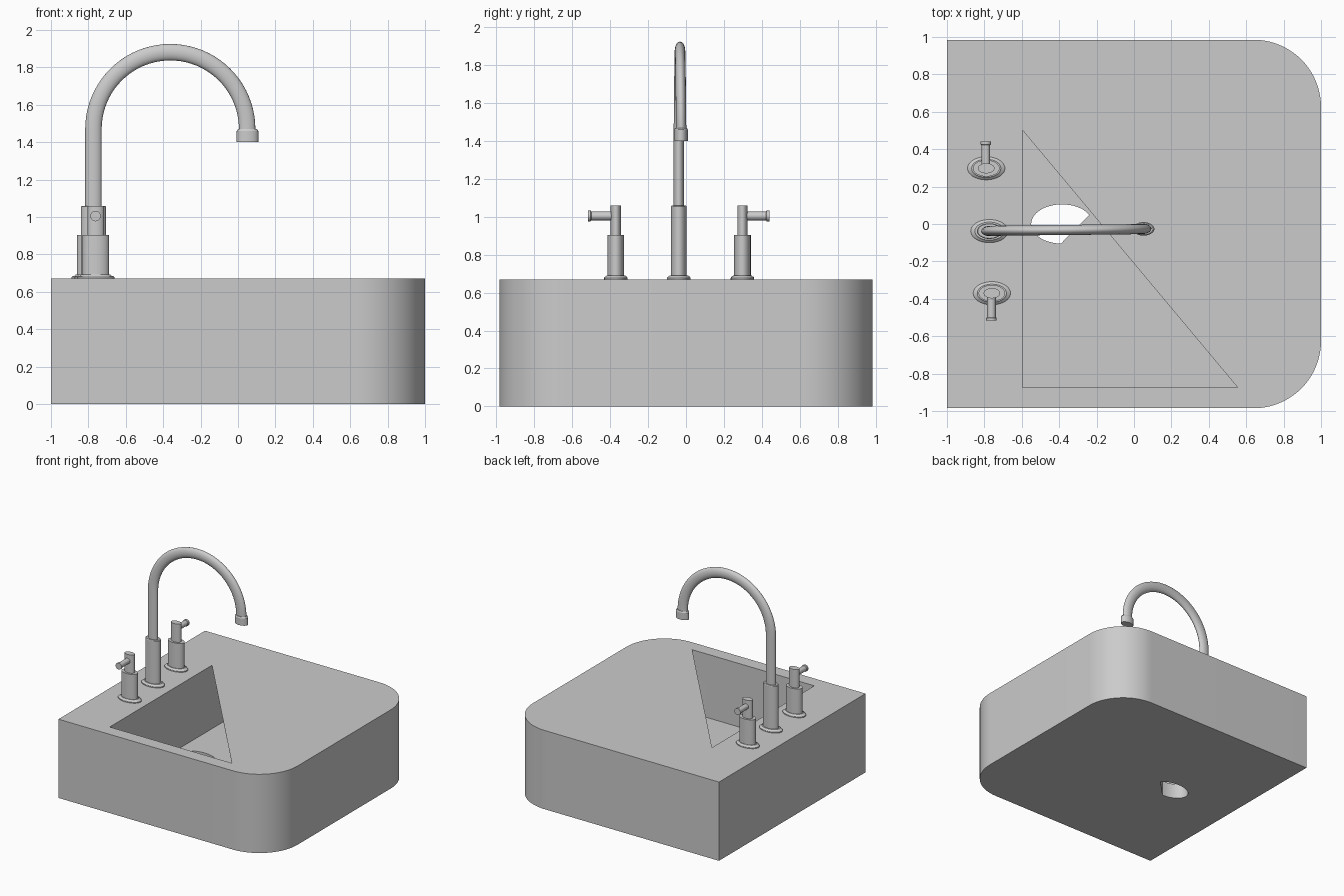
import bpy, bmesh
from math import sin, cos, pi, radians

if "Cube" in bpy.data.objects:
    bpy.data.objects.remove(bpy.data.objects["Cube"])

TOP = 0.67      # deck height
SQ = 0.62       # the fittings are squashed in y


def mesh_object(name, bm):
    bmesh.ops.recalc_face_normals(bm, faces=bm.faces[:])
    me = bpy.data.meshes.new(name)
    bm.to_mesh(me)
    bm.free()
    ob = bpy.data.objects.new(name, me)
    bpy.context.collection.objects.link(ob)
    return ob


def smooth(ob, angle=35):
    bpy.ops.object.select_all(action='DESELECT')
    ob.select_set(True)
    bpy.context.view_layer.objects.active = ob
    bpy.ops.object.shade_smooth_by_angle(angle=radians(angle))


def prism(name, pts, z0, z1):
    """Extrude a flat outline between two heights."""
    bm = bmesh.new()
    lo = [bm.verts.new((x, y, z0)) for x, y in pts]
    hi = [bm.verts.new((x, y, z1)) for x, y in pts]
    bm.faces.new(lo)
    bm.faces.new(hi)
    n = len(pts)
    for i in range(n):
        j = (i + 1) % n
        bm.faces.new((lo[i], lo[j], hi[j], hi[i]))
    return mesh_object(name, bm)


def d_outline(x0, x1, y, r, seg=20):
    """Rectangle with both corners on the +x side rounded."""
    arc = [(x1 - r + r * cos(a), -y + r + r * sin(a))
           for a in (-pi / 2 + pi / 2 * i / seg for i in range(seg + 1))]
    return [(x0, -y)] + arc + [(px, -py) for px, py in reversed(arc)] + [(x0, y)]


def lathe(name, profile, loc, scale=(1, SQ, 1), rot=(0, 0, 0), seg=40):
    """Closed turned part from (radius, height) pairs."""
    bm = bmesh.new()
    rings = [[bm.verts.new((r * cos(2 * pi * i / seg), r * sin(2 * pi * i / seg), z))
              for i in range(seg)] for r, z in profile]
    for a, b in zip(rings, rings[1:]):
        for i in range(seg):
            j = (i + 1) % seg
            bm.faces.new((a[i], a[j], b[j], b[i]))
    bm.faces.new(rings[0])
    bm.faces.new(rings[-1])
    ob = mesh_object(name, bm)
    ob.location, ob.scale, ob.rotation_euler = loc, scale, rot
    smooth(ob)
    return ob


# Sink block with undercut basin, triangular opening and clipped drain hole
sink = prism("sink_block", d_outline(-1, 1, 0.985, 0.36), 0, TOP)
drain = [(-0.385 + 0.165 * cos(radians(a)), 0.105 * sin(radians(a)))
         for a in range(28, 270, 8)]
cutters = [
    prism("basin_cutter", d_outline(-0.595, 0.88, 0.875, 0.325), 0.13, TOP - 0.003),
    prism("opening_cutter", [(-0.595, -0.875), (0.555, -0.875), (-0.595, 0.5)], 0.4, 0.8),
    prism("drain_cutter", drain, -0.1, 0.3),
]
for c in cutters:
    m = sink.modifiers.new(c.name, 'BOOLEAN')
    m.operation, m.solver, m.object = 'DIFFERENCE', 'EXACT', c
bpy.context.view_layer.objects.active = sink
for c in cutters:
    bpy.ops.object.modifier_apply(modifier=c.name)
for c in cutters:
    bpy.data.objects.remove(c)
smooth(sink)

FLANGE = [(0.1, 0), (0.1, 0.008), (0.094, 0.014), (0.084, 0.016), (0.078, 0.022)]

# Spout column
sx, sy = -0.773, -0.038
lathe("spout_column", FLANGE + [(0.067, 0.022), (0.067, 0.385), (0.062, 0.39)],
      (sx, sy, TOP))

# Swan-neck pipe
R, zc = 0.411, 1.47
path = [(0, 0, 1.0), (0, 0, 1.2), (0, 0, 1.4)]
for i in range(41):
    a = pi - pi * i / 40
    path.append((R + R * cos(a), 0.02 * i / 40, zc + R * sin(a)))
path.append((2 * R, 0.02, 1.43))
cu = bpy.data.curves.new("spout_pipe", 'CURVE')
cu.dimensions = '3D'
cu.bevel_depth, cu.bevel_resolution, cu.use_fill_caps = 0.044, 7, True
sp = cu.splines.new('POLY')
sp.points.add(len(path) - 1)
for p, co in zip(sp.points, path):
    p.co = (*co, 1)
pipe = bpy.data.objects.new("spout_pipe", cu)
bpy.context.collection.objects.link(pipe)
pipe.location, pipe.scale = (sx, sy, 0), (1, SQ, 1)
bpy.ops.object.select_all(action='DESELECT')
pipe.select_set(True)
bpy.context.view_layer.objects.active = pipe
bpy.ops.object.convert(target='MESH')
smooth(bpy.context.view_layer.objects.active)

# Nozzle
lathe("spout_nozzle", [(0.058, 0), (0.058, 0.06), (0.05, 0.07)],
      (sx + 2 * R + 0.002, sy + 0.012, 1.40))

# Two taps, each with a lever pointing outward
for side, x, y, s, reach in (("back", -0.79, 0.298, 1, 0.142),
                             ("front", -0.76, -0.37, -1, 0.147)):
    lathe(f"{side}_tap_body", FLANGE + [(0.071, 0.022), (0.071, 0.235)], (x, y, TOP))
    lathe(f"{side}_tap_stem", [(0.044, 0), (0.044, 0.16)], (x, y, 0.90))
    lathe(f"{side}_tap_lever",
          [(0.023, 0), (0.023, reach - 0.018), (0.028, reach - 0.014), (0.028, reach)],
          (x - 0.002, y, 1.005), (1, 1, 1), (-s * pi / 2, 0, 0), 24)
